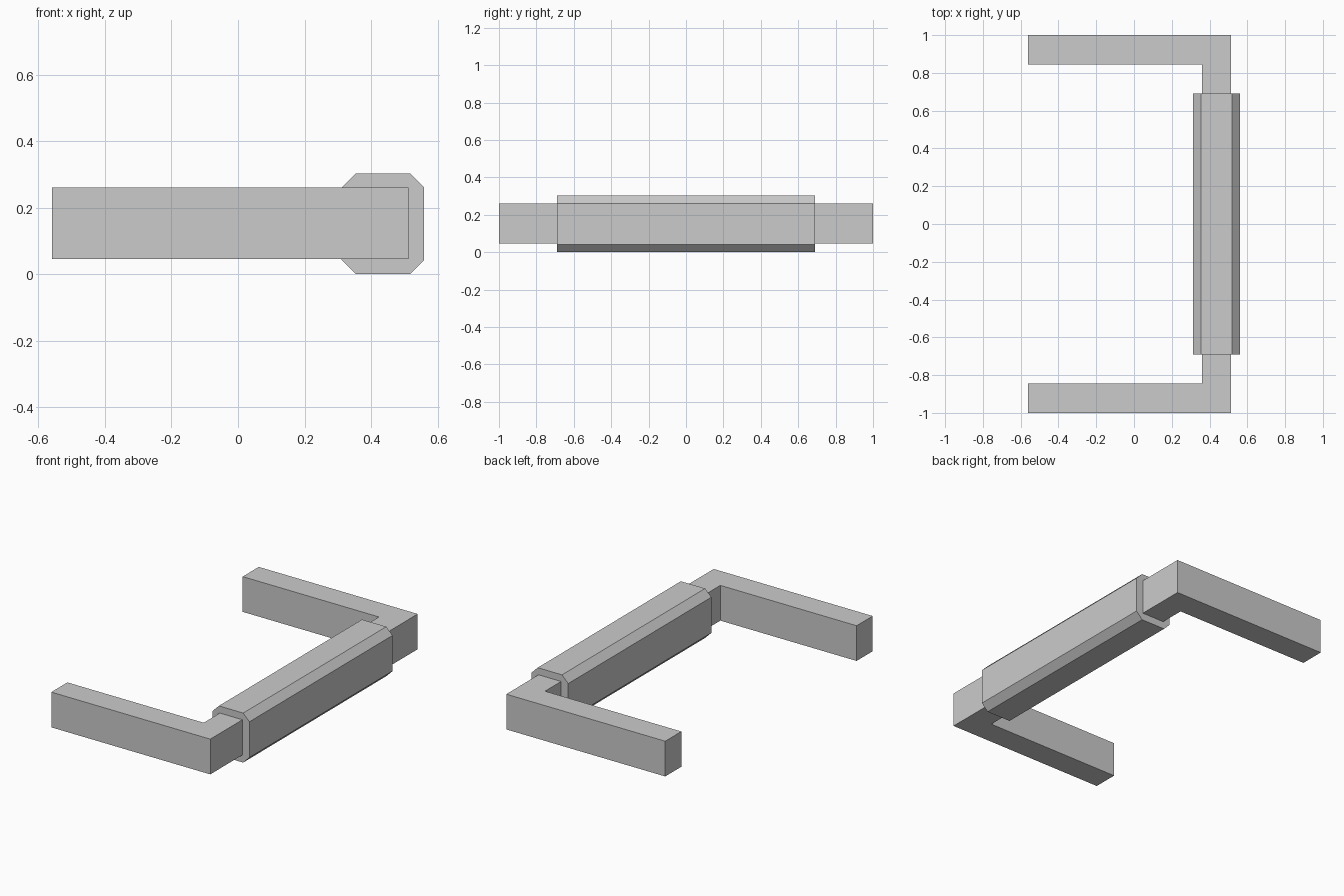
import bpy
import bmesh
from mathutils import Vector

cube = bpy.data.objects.get("Cube")
if cube:
    bpy.data.objects.remove(cube, do_unlink=True)

gray = bpy.data.materials.new("light gray")
gray.use_nodes = True
color = (0.6, 0.6, 0.6, 1)
gray.diffuse_color = color
gray.node_tree.nodes["Principled BSDF"].inputs["Base Color"].default_value = color


def prism(name, profile, offset):
    """Extrude a closed profile by an offset into a solid part."""
    bm = bmesh.new()
    face = bm.faces.new([bm.verts.new(p) for p in profile])
    result = bmesh.ops.extrude_face_region(bm, geom=[face], use_keep_orig=True)
    moved = [g for g in result["geom"] if isinstance(g, bmesh.types.BMVert)]
    bmesh.ops.translate(bm, verts=moved, vec=Vector(offset))
    bmesh.ops.recalc_face_normals(bm, faces=bm.faces)
    mesh = bpy.data.meshes.new(name)
    bm.to_mesh(mesh)
    bm.free()
    mesh.materials.append(gray)
    obj = bpy.data.objects.new(name, mesh)
    bpy.context.collection.objects.link(obj)
    return obj


# U-shaped frame: two arms joined by a bar
back, inner, outer = -0.56, 0.36, 0.513
low, high = 0.045, 0.26
half = [(back, 0.845), (back, 1), (outer, 1)]
outline = half + [(x, -y) for x, y in reversed(half)]
outline += [(inner, -0.845), (inner, 0.845)]
prism("handle_frame", [(x, y, low) for x, y in outline], (0, 0, high - low))

# Chamfered grip sleeve around the bar
left, right, top, cut, reach = 0.312, 0.56, 0.302, 0.042, 0.69
section = [(left + cut, 0), (right - cut, 0), (right, cut), (right, top - cut),
           (right - cut, top), (left + cut, top), (left, top - cut), (left, cut)]
prism("grip_sleeve", [(x, -reach, z) for x, z in section], (0, 2 * reach, 0))
